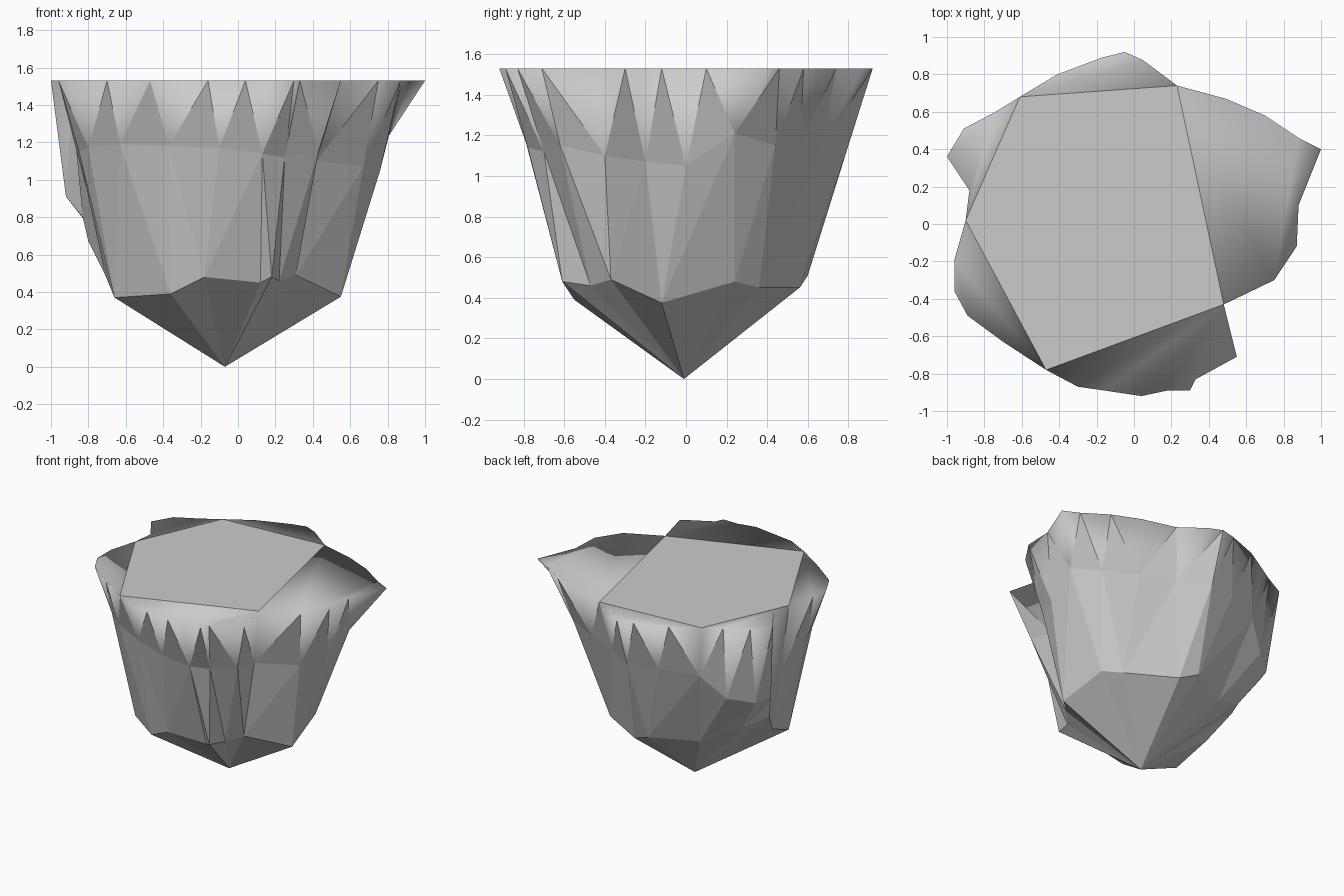
import bpy, bmesh, math

TOP_Z = 1.53

# Jagged rim outline (x, y), anticlockwise from the rear left
rim = [(-0.96, -0.19), (-0.96, -0.36), (-0.89, -0.49), (-0.70, -0.63), (-0.47, -0.78),
       (-0.30, -0.87), (-0.16, -0.89), (0.04, -0.92), (0.18, -0.89), (0.30, -0.89),
       (0.33, -0.83), (0.55, -0.71), (0.48, -0.43), (0.75, -0.30), (0.87, -0.12),
       (0.88, 0.10), (1.0, 0.40), (0.88, 0.46), (0.70, 0.58), (0.49, 0.67),
       (0.23, 0.74), (0.05, 0.875), (-0.05, 0.92), (-0.17, 0.89), (-0.41, 0.80),
       (-0.61, 0.68), (-0.74, 0.60), (-0.91, 0.51), (-1.0, 0.36), (-0.88, 0.18),
       (-0.90, 0.02)]

# Rim points that are also corners of the flat central plate
plate = [(-0.47, -0.78), (0.48, -0.43), (0.23, 0.74), (-0.61, 0.68), (-0.90, 0.02)]

# Middle ring where the rim flutes die out, with the low side bulge
middle = [(-0.85, -0.27, 1.15), (-0.80, -0.41, 1.17), (-0.63, -0.57, 1.19),
          (-0.37, -0.70, 1.18), (-0.10, -0.79, 1.17), (0.13, -0.78, 1.14),
          (0.25, -0.70, 1.12), (0.43, -0.62, 1.15), (0.42, -0.40, 1.10),
          (0.67, -0.20, 1.07), (0.76, 0.00, 1.05), (0.79, 0.24, 1.21),
          (0.66, 0.44, 1.15), (0.42, 0.56, 1.15), (0.17, 0.67, 1.15),
          (-0.05, 0.80, 1.15), (-0.28, 0.74, 1.15), (-0.56, 0.63, 1.12),
          (-0.72, 0.53, 0.95), (-0.88, 0.40, 0.91), (-0.92, 0.27, 0.91),
          (-0.83, 0.15, 0.80), (-0.81, 0.00, 0.95)]

# Lower ring, start of the pointed base
lower = [(-0.66, -0.32, 0.37), (-0.36, -0.55, 0.39), (-0.18, -0.61, 0.48),
         (0.12, -0.56, 0.45), (0.18, -0.61, 0.48), (0.22, -0.47, 0.46),
         (0.31, -0.37, 0.49), (0.55, -0.12, 0.375), (0.50, 0.24, 0.48),
         (0.40, 0.36, 0.45), (0.05, 0.56, 0.45), (-0.09, 0.60, 0.51),
         (-0.42, 0.43, 0.50), (-0.70, 0.31, 0.63), (-0.80, 0.12, 0.67),
         (-0.71, -0.05, 0.49)]

bm = bmesh.new()


def turn(v):
    """Angle around the axis, measured from just past -x."""
    return (math.atan2(v.co.y, v.co.x) - math.pi - 0.02) % math.tau


def ring(points):
    return sorted((bm.verts.new(p) for p in points), key=turn)


def loft(a, b, smooth=False):
    """Join two rings by triangles; smooth softens those hanging from the upper ring."""
    i = j = 0
    while i < len(a) or j < len(b):
        ta = turn(a[i + 1]) if i + 1 < len(a) else turn(a[0]) + math.tau
        tb = turn(b[j + 1]) if j + 1 < len(b) else turn(b[0]) + math.tau
        va, vb = a[i % len(a)], b[j % len(b)]
        if j >= len(b) or (i < len(a) and ta <= tb):
            bm.faces.new((va, a[(i + 1) % len(a)], vb)).smooth = False
            i += 1
        else:
            bm.faces.new((va, b[(j + 1) % len(b)], vb)).smooth = smooth
            j += 1


top_ring = ring([(x, y, TOP_Z) for x, y in rim])
mid_ring = ring(middle)
low_ring = ring(lower)

# Fluted walls: flat spikes alternating with soft triangles at the rim
loft(low_ring, mid_ring)
loft(mid_ring, top_ring, smooth=True)

# Pointed base
apex = bm.verts.new((-0.07, -0.01, 0))
for k, v in enumerate(low_ring):
    bm.faces.new((low_ring[(k + 1) % len(low_ring)], v, apex))

# Flat top: central plate and the soft strips between it and the rim
n = len(top_ring)
corners = sorted(min(range(n), key=lambda i: math.dist(top_ring[i].co.xy, p)) for p in plate)
bm.faces.new([top_ring[i] for i in corners])
for s, e in zip(corners, corners[1:] + [corners[0] + n]):
    strip = bm.faces.new([top_ring[i % n] for i in range(s, e + 1)])
    strip.smooth = True
bmesh.ops.recalc_face_normals(bm, faces=bm.faces)

mesh = bpy.data.meshes.new("faceted_rock")
bm.to_mesh(mesh)
bm.free()
rock = bpy.data.objects.new("faceted_rock", mesh)
bpy.context.collection.objects.link(rock)
